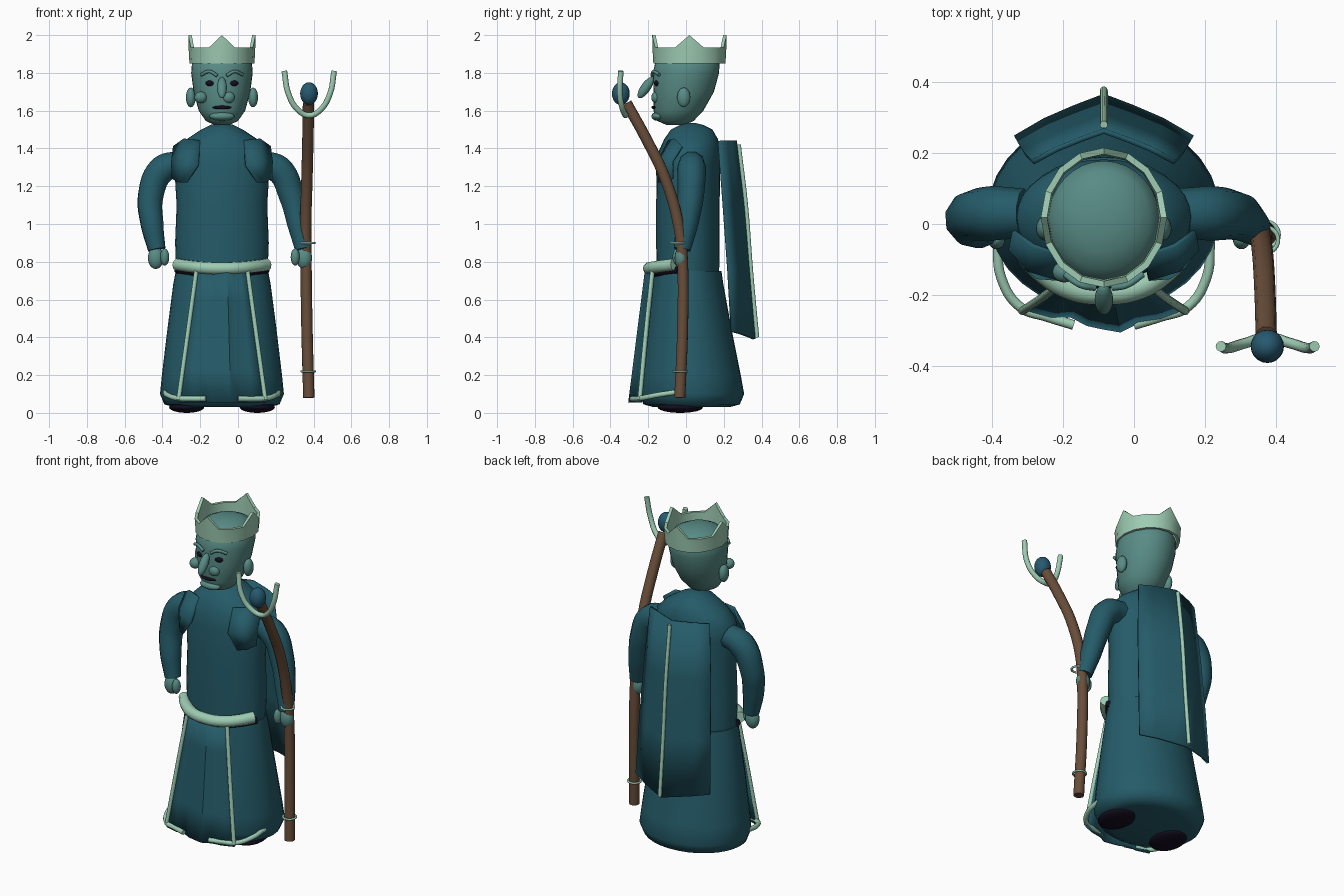
import bpy, bmesh, math
from mathutils import Vector

if "Cube" in bpy.data.objects:
    bpy.data.objects.remove(bpy.data.objects["Cube"])

CX = -0.085  # centre line of the figure


def material(name, rgb):
    m = bpy.data.materials.new(name)
    m.diffuse_color = (*rgb, 1)
    m.use_nodes = True
    m.node_tree.nodes["Principled BSDF"].inputs["Base Color"].default_value = m.diffuse_color
    return m


ROBE = material("robe_teal", (0.018, 0.105, 0.14))
SKIN = material("skin_sage", (0.098, 0.26, 0.235))
TRIM = material("pale_green_trim", (0.34, 0.60, 0.45))
WOOD = material("brown_wood", (0.14, 0.075, 0.042))
DARK = material("dark_violet", (0.007, 0.004, 0.014))
ORB = material("orb_blue", (0.02, 0.10, 0.16))


def add(name, mesh, mat, angle=40):
    ob = bpy.data.objects.new(name, mesh)
    bpy.context.collection.objects.link(ob)
    mesh.materials.clear()
    mesh.materials.append(mat)
    bpy.ops.object.select_all(action='DESELECT')
    ob.select_set(True)
    bpy.context.view_layer.objects.active = ob
    bpy.ops.object.shade_smooth_by_angle(angle=math.radians(angle))
    return ob


def loft(name, rings, mat, n=32):
    """Stack of ellipses: (z, centre y, radius x, radius y)."""
    bm = bmesh.new()
    loops = []
    for z, cy, rx, ry in rings:
        loops.append([bm.verts.new((CX + rx * math.cos(2 * math.pi * i / n),
                                    cy + ry * math.sin(2 * math.pi * i / n), z)) for i in range(n)])
    for a, b in zip(loops, loops[1:]):
        for i in range(n):
            j = (i + 1) % n
            bm.faces.new((a[i], a[j], b[j], b[i]))
    bm.faces.new(loops[0][::-1])
    bm.faces.new(loops[-1])
    me = bpy.data.meshes.new(name)
    bm.to_mesh(me)
    bm.free()
    return add(name, me, mat, 60)


def tube(name, pts, radius, mat, cyclic=False):
    """Round tube through points; radius is a number or one per point."""
    cu = bpy.data.curves.new(name, 'CURVE')
    cu.dimensions = '3D'
    cu.bevel_depth, cu.bevel_resolution, cu.resolution_u = 1, 3, 6
    cu.use_fill_caps = True
    sp = cu.splines.new('BEZIER')
    sp.bezier_points.add(len(pts) - 1)
    sp.use_cyclic_u = cyclic
    for i, p in enumerate(sp.bezier_points):
        p.co = pts[i]
        p.handle_left_type = p.handle_right_type = 'AUTO'
        p.radius = radius[i] if isinstance(radius, (list, tuple)) else radius
    tmp = bpy.data.objects.new(name + "_path", cu)
    bpy.context.collection.objects.link(tmp)
    dg = bpy.context.evaluated_depsgraph_get()
    me = bpy.data.meshes.new_from_object(tmp.evaluated_get(dg))
    bpy.data.objects.remove(tmp)
    return add(name, me, mat, 50)


def ball(name, loc, size, mat, tilt=0):
    bm = bmesh.new()
    bmesh.ops.create_uvsphere(bm, u_segments=20, v_segments=12, radius=1)
    me = bpy.data.meshes.new(name)
    bm.to_mesh(me)
    bm.free()
    ob = add(name, me, mat)
    ob.location, ob.scale, ob.rotation_euler = loc, size, (tilt, 0, 0)
    return ob


def sheet(name, rows, mat, thick):
    """Cloth panel from equal rows of points, given thickness."""
    bm = bmesh.new()
    vs = [[bm.verts.new(p) for p in r] for r in rows]
    for a, b in zip(vs, vs[1:]):
        for i in range(len(a) - 1):
            bm.faces.new((a[i], a[i + 1], b[i + 1], b[i]))
    me = bpy.data.meshes.new(name)
    bm.to_mesh(me)
    bm.free()
    ob = add(name, me, mat, 35)
    md = ob.modifiers.new("thickness", 'SOLIDIFY')
    md.thickness, md.offset = thick, 0
    return ob


# robe: skirt and upper body
loft("skirt", [(0.03, 0.03, 0.25, 0.2), (0.045, 0.03, 0.305, 0.255), (0.1, 0.03, 0.328, 0.278),
               (0.2, 0.025, 0.318, 0.265), (0.45, 0.015, 0.288, 0.225), (0.68, 0.01, 0.258, 0.188),
               (0.75, 0.01, 0.245, 0.178)], ROBE)
loft("torso", [(0.7, 0.01, 0.24, 0.165), (0.9, 0.01, 0.248, 0.168), (1.1, 0.01, 0.24, 0.168),
               (1.3, 0.013, 0.252, 0.168), (1.39, 0.02, 0.245, 0.162), (1.45, 0.027, 0.185, 0.142),
               (1.5, 0.03, 0.11, 0.11), (1.525, 0.03, 0.06, 0.06), (1.535, 0.03, 0.02, 0.02)], ROBE)

# wavy front apron
WAVE = [(-1, 0), (-0.65, -0.022), (-0.4, -0.018), (-0.2, -0.042), (0, -0.052),
        (0.2, -0.06), (0.42, -0.035), (0.7, -0.025), (1, 0)]
rows = []
for k in range(5):
    t = k / 4
    rows.append([(CX + u * (0.135 + 0.095 * t), -0.168 - 0.072 * t + w * (0.7 + 0.3 * t), 0.77 - 0.715 * t)
                 for u, w in WAVE])
sheet("apron", rows, ROBE, 0.012)

# back cape with a central ridge
rows = []
for z, drop, hw, side, mid in [(1.44, 0, 0.2, 0.175, 0.262), (1.1, 0, 0.225, 0.20, 0.302),
                               (0.75, 0, 0.24, 0.225, 0.332), (0.43, 0.04, 0.25, 0.243, 0.36)]:
    rows.append([(CX + hw * u, side + (mid - side) * (1 - abs(u)) ** 0.8, z - drop * (1 - abs(u)))
                 for u in (-1, -0.66, -0.33, 0, 0.33, 0.66, 1)])
sheet("cape", rows, ROBE, 0.015)
tube("cape_trim", [(CX, 0.28, 1.42), (CX, 0.318, 1.1), (CX, 0.345, 0.75), (CX, 0.377, 0.4)], 0.011, TRIM)

# parts mirrored about the centre line
for s, side in ((-1, "left"), (1, "right")):
    def m(x, y, z):
        return (CX + s * x, y, z)
    # lapel plate
    sheet(side + "_lapel", [[m(0.115, -0.09, 1.44), m(0.2, -0.06, 1.45), m(0.255, -0.02, 1.41)],
                            [m(0.125, -0.155, 1.31), m(0.21, -0.13, 1.33), m(0.265, -0.07, 1.33)],
                            [m(0.185, -0.15, 1.22), m(0.225, -0.12, 1.22), m(0.262, -0.07, 1.24)]], ROBE, 0.012)
    # skirt trims
    tube(side + "_apron_trim", [m(0.132, -0.175, 0.78), m(0.18, -0.212, 0.43), m(0.23, -0.245, 0.07)], 0.012, TRIM)
    tube(side + "_hem_trim", [m(0.3, -0.05, 0.11), m(0.29, -0.15, 0.095), m(0.235, -0.235, 0.078),
                              m(0.16, -0.262, 0.075), m(0.085, -0.285, 0.075)], 0.014, TRIM)
    # foot
    ball(side + "_foot", m(0.187, -0.03, 0.03), (0.093, 0.12, 0.03), DARK)
    # ear, eye, brow
    ball(side + "_ear", m(0.165, -0.012, 1.67), (0.026, 0.035, 0.052), SKIN)
    ball(side + "_eye", m(0.06, -0.153, 1.745), (0.027, 0.016, 0.016), DARK)
    tube(side + "_brow", [m(0.025, -0.18, 1.785), m(0.065, -0.172, 1.807), m(0.11, -0.142, 1.79)], 0.009, SKIN)

# arms
tube("left_arm", [(-0.31, 0.03, 1.32), (-0.40, 0.03, 1.29), (-0.462, 0.02, 1.15), (-0.455, -0.005, 1.0),
                  (-0.43, -0.02, 0.865)], [0.07, 0.077, 0.07, 0.062, 0.048], ROBE)
tube("right_arm", [(0.12, 0.03, 1.32), (0.215, 0.03, 1.29), (0.283, 0.025, 1.15), (0.318, 0.005, 1.0),
                   (0.345, -0.02, 0.865)], [0.07, 0.077, 0.07, 0.06, 0.045], ROBE)

# hands
for side, x, s in (("left", -0.43, 1), ("right", 0.345, -1)):
    ball(side + "_hand", (x - 0.005 * s, -0.025, 0.82), (0.042, 0.035, 0.058), SKIN)
    ball(side + "_thumb", (x + 0.042 * s, -0.045, 0.825), (0.024, 0.026, 0.045), SKIN)

# belt and dark under-belt
for name, dy, z, r, mat in (("belt", 0, 0.765, 0.033, TRIM), ("under_belt", 0.025, 0.738, 0.02, DARK)):
    tube(name, [(CX + u * 0.237, -0.195 + 0.135 * abs(u) ** 2.5 + dy, z + 0.02 * u * u)
                for u in (-1, -0.75, -0.4, 0, 0.4, 0.75, 1)], r, mat)

# head
loft("head", [(1.525, -0.055, 0.04, 0.05), (1.545, -0.055, 0.085, 0.095), (1.6, -0.04, 0.123, 0.132),
              (1.7, -0.012, 0.15, 0.16), (1.8, 0.0, 0.163, 0.175), (1.86, 0.008, 0.158, 0.17),
              (1.9, 0.01, 0.13, 0.14), (1.925, 0.01, 0.08, 0.09), (1.935, 0.01, 0.03, 0.03)], SKIN)
ball("nose", (CX, -0.213, 1.722), (0.026, 0.026, 0.066), SKIN, math.radians(-35))
ball("left_cheek", (-0.197, -0.135, 1.67), (0.033, 0.03, 0.031), SKIN)
ball("right_cheek", (-0.05, -0.158, 1.67), (0.033, 0.026, 0.031), SKIN)
ball("mouth", (CX, -0.165, 1.617), (0.05, 0.018, 0.01), DARK)
ball("chin", (CX, -0.148, 1.57), (0.066, 0.035, 0.024), SKIN)

# crown: ring of 16 sides with four points
bm = bmesh.new()
cols = []
for i in range(16):
    a = 2 * math.pi * i / 16
    top = 2.0 if i % 4 == 0 else 1.935
    cols.append([bm.verts.new((CX + rx * math.cos(a), 0.018 + (rx + 0.019) * math.sin(a), z))
                 for rx, z in ((0.172, 1.85), (0.176, 1.92), (0.178, top), (0.16, top), (0.156, 1.85))])
for i in range(16):
    a, b = cols[i], cols[(i + 1) % 16]
    for k in range(5):
        bm.faces.new((a[k], b[k], b[(k + 1) % 5], a[(k + 1) % 5]))
me = bpy.data.meshes.new("crown")
bm.to_mesh(me)
bm.free()
add("crown", me, TRIM, 30)

# staff with rings, orb and forked tip
tube("staff", [(0.375, -0.033, 0.08), (0.365, -0.018, 0.45), (0.36, -0.018, 0.79), (0.358, -0.035, 0.97),
               (0.365, -0.11, 1.24), (0.37, -0.21, 1.45), (0.373, -0.315, 1.64)], 0.03, WOOD)
for name, x, y, z in (("lower_staff_ring", 0.372, -0.03, 0.22), ("upper_staff_ring", 0.37, -0.045, 0.90)):
    tube(name, [(x + 0.036 * math.cos(k * math.pi / 4), y + 0.036 * math.sin(k * math.pi / 4), z)
                for k in range(8)], 0.006, TRIM, True)
ball("orb", (0.376, -0.345, 1.69), (0.047, 0.047, 0.06), ORB)
FX = 0.377
tube("staff_fork", [(FX + x, y, z) for x, y, z in (
    (-0.132, -0.345, 1.81), (-0.11, -0.35, 1.69), (-0.06, -0.335, 1.605), (0, -0.32, 1.575),
    (0.06, -0.335, 1.605), (0.11, -0.35, 1.69), (0.132, -0.345, 1.81))], 0.015, TRIM)

# consistent outward normals
for ob in bpy.context.collection.objects:
    bm = bmesh.new()
    bm.from_mesh(ob.data)
    bmesh.ops.recalc_face_normals(bm, faces=bm.faces)
    bm.to_mesh(ob.data)
    bm.free()
